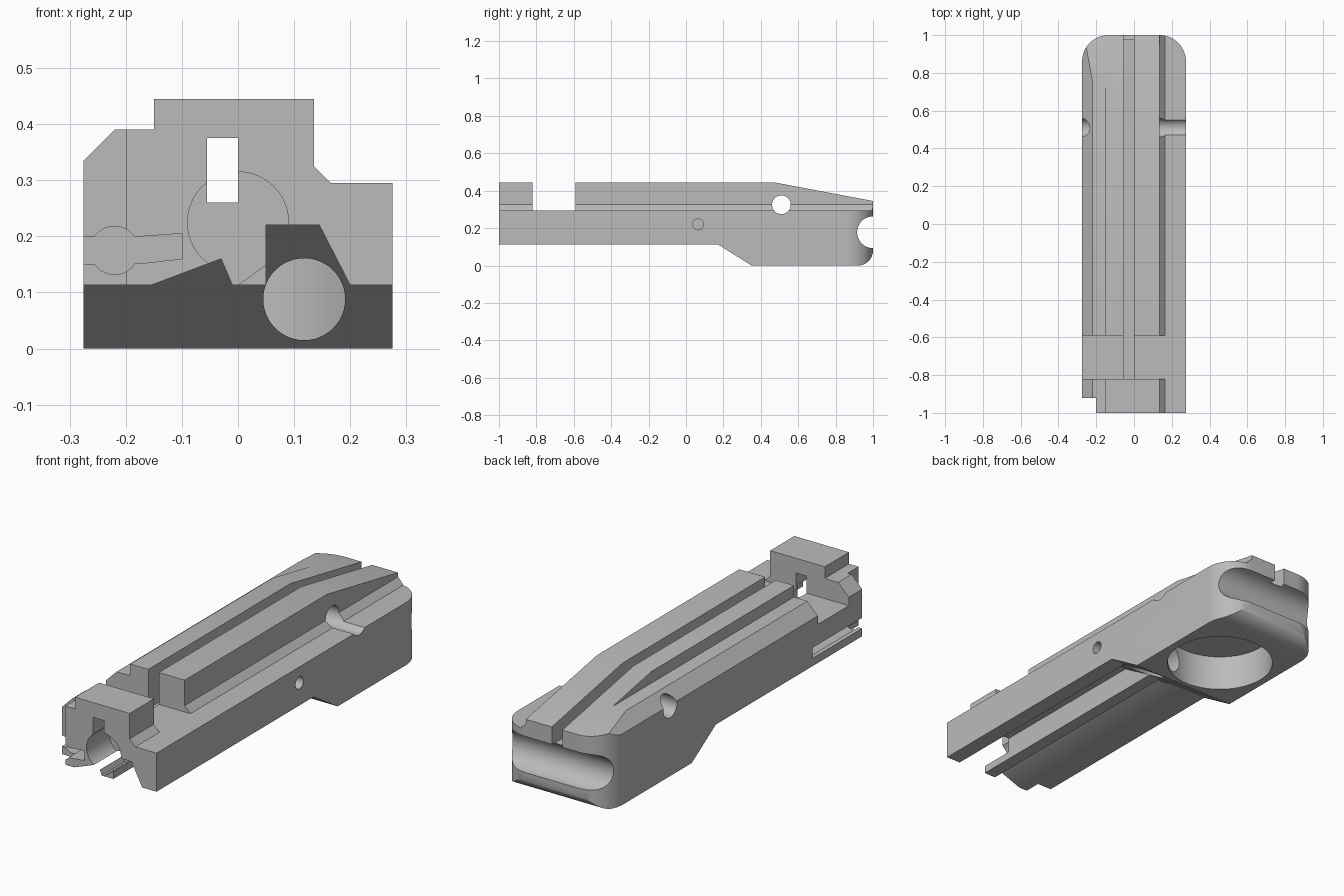
import bpy, bmesh, math
from mathutils import Vector

if "Cube" in bpy.data.objects:
    bpy.data.objects.remove(bpy.data.objects["Cube"], do_unlink=True)

metal = bpy.data.materials.new("plain grey")
metal.use_nodes = True
GREY = (0.5, 0.5, 0.5, 1)
metal.diffuse_color = GREY
metal.node_tree.nodes["Principled BSDF"].inputs["Base Color"].default_value = GREY


def prism(name, outline, axis, start, end):
    """Extrude a 2D outline along x, y or z; end may depend on the point."""
    def place(p, d):
        a, b = p
        return {"x": (d, a, b), "y": (a, d, b), "z": (a, b, d)}[axis]
    bm = bmesh.new()
    near = [bm.verts.new(place(p, start)) for p in outline]
    far = [bm.verts.new(place(p, end(p) if callable(end) else end)) for p in outline]
    bm.faces.new(near)
    bm.faces.new(far[::-1])
    n = len(outline)
    for i in range(n):
        j = (i + 1) % n
        bm.faces.new((near[j], near[i], far[i], far[j]))
    bmesh.ops.recalc_face_normals(bm, faces=bm.faces)
    mesh = bpy.data.meshes.new(name)
    bm.to_mesh(mesh)
    bm.free()
    mesh.materials.append(metal)
    obj = bpy.data.objects.new(name, mesh)
    bpy.context.collection.objects.link(obj)
    return obj


def arc(cx, cy, r, a0, a1, steps):
    return [(cx + r * math.cos(math.radians(a0 + (a1 - a0) * i / steps)),
             cy + r * math.sin(math.radians(a0 + (a1 - a0) * i / steps)))
            for i in range(steps + 1)]


def circle(cx, cy, r, steps=48):
    return arc(cx, cy, r, 0, 360, steps)[:-1]


def rect(a0, a1, b0, b1):
    return [(a0, b0), (a1, b0), (a1, b1), (a0, b1)]


def combine(body, tool, operation):
    mod = body.modifiers.new(tool.name, "BOOLEAN")
    mod.operation = operation
    mod.solver = "EXACT"
    mod.object = tool
    bpy.context.view_layer.objects.active = body
    bpy.ops.object.modifier_apply(modifier=mod.name)
    bpy.data.objects.remove(tool, do_unlink=True)


# Housing: the intersection of its end, side and plan outlines
body = prism("housing", [
    (-0.275, 0), (0.275, 0), (0.275, 0.295), (0.165, 0.295), (0.135, 0.325),
    (0.135, 0.445), (-0.15, 0.445), (-0.15, 0.39), (-0.22, 0.39), (-0.275, 0.335)],
    "y", -1, 1)
side = [(-1.1, 0.113), (0.17, 0.113), (0.35, 0), (0.35, -0.1), (0.92, -0.1), (0.92, 0)]
side = [(-1.1, 0.113), (0.17, 0.113), (0.35, 0)] + arc(0.92, 0.08, 0.08, -90, 0, 12)
side += [(1, 0.345), (0.47, 0.445), (0.47, 0.5), (-1.1, 0.5)]
combine(body, prism("side_outline", side, "x", -0.4, 0.4), "INTERSECT")
plan = [(-0.3, -1.1), (0.3, -1.1), (0.3, 0.8), (0.275, 0.86)]
plan += arc(0.135, 0.86, 0.14, 0, 90, 16) + arc(-0.135, 0.86, 0.14, 90, 180, 16)
plan += [(-0.3, 0.8)]
combine(body, prism("plan_outline", plan, "z", -0.2, 0.7), "INTERSECT")


def ramp(p):
    """Underside grooves stop on the plane of the sloping ramp."""
    return 0.17 - 1.6 * (p[1] - 0.113)


cutters = [
    # cross slot, notched front corner
    prism("cross_slot", rect(-0.82, -0.59, 0.295, 0.6), "x", -0.4, 0.4),
    prism("corner_notch", rect(-0.4, -0.2, 0, 0.6), "y", -1.1, -0.92),
    # centre slot, roofed over by the front block
    prism("slot_window", rect(-0.055, 0, 0.26, 0.375), "y", -1.1, -0.7),
    prism("centre_slot", rect(-0.055, 0, 0.26, 0.6), "y", -0.75, 1.1),
    # front bore and underside grooves
    prism("front_bore", circle(0, 0.225, 0.09), "y", -1.1, -0.83),
    prism("square_groove", [(0.05, 0.05), (0.23, 0.05), (0.2, 0.113),
                            (0.145, 0.22), (0.05, 0.22)], "y", -1.1, ramp),
    prism("vee_groove", [(-0.155, 0.113), (-0.155, 0.1), (-0.005, 0.1),
                         (-0.01, 0.113), (-0.03, 0.16)], "y", -1.1, ramp),
    prism("tooth_relief", [(0, 0.113), (-0.02, 0.1), (0.051, 0.1), (0.051, 0.15)][:1]
          + [(0.051, 0.15), (0.03, 0.19), (-0.03, 0.16), (-0.01, 0.113)], "y", -1.1, -0.83),
    # side slot with a rounded channel
    prism("side_slot", [(-0.4, 0.147), (-0.17, 0.152), (-0.1, 0.16), (-0.1, 0.205),
                        (-0.17, 0.2), (-0.4, 0.2)], "y", -1.1, -0.55),
    prism("side_channel", circle(-0.22, 0.175, 0.043), "y", -1.1, -0.55),
    # round pocket below and the passage into it
    prism("round_pocket", circle(0, 0.61, 0.24, 64), "z", -0.1, 0.17),
    prism("pocket_passage", circle(0.118, 0.088, 0.073), "y", 0.05, 0.6),
    # cross holes and the rounded rear groove
    prism("cross_hole", circle(0.51, 0.325, 0.05), "x", -0.4, 0.4),
    prism("pin_hole", circle(0.065, 0.22, 0.029, 32), "x", 0.12, 0.4),
    prism("rear_groove", circle(1, 0.178, 0.085), "x", -0.4, 0.4),
]
for cutter in cutters:
    combine(body, cutter, "DIFFERENCE")

# Smooth curves, sharp edges
bpy.ops.object.select_all(action="DESELECT")
body.select_set(True)
bpy.context.view_layer.objects.active = body
bpy.ops.object.shade_smooth_by_angle(angle=math.radians(30))
